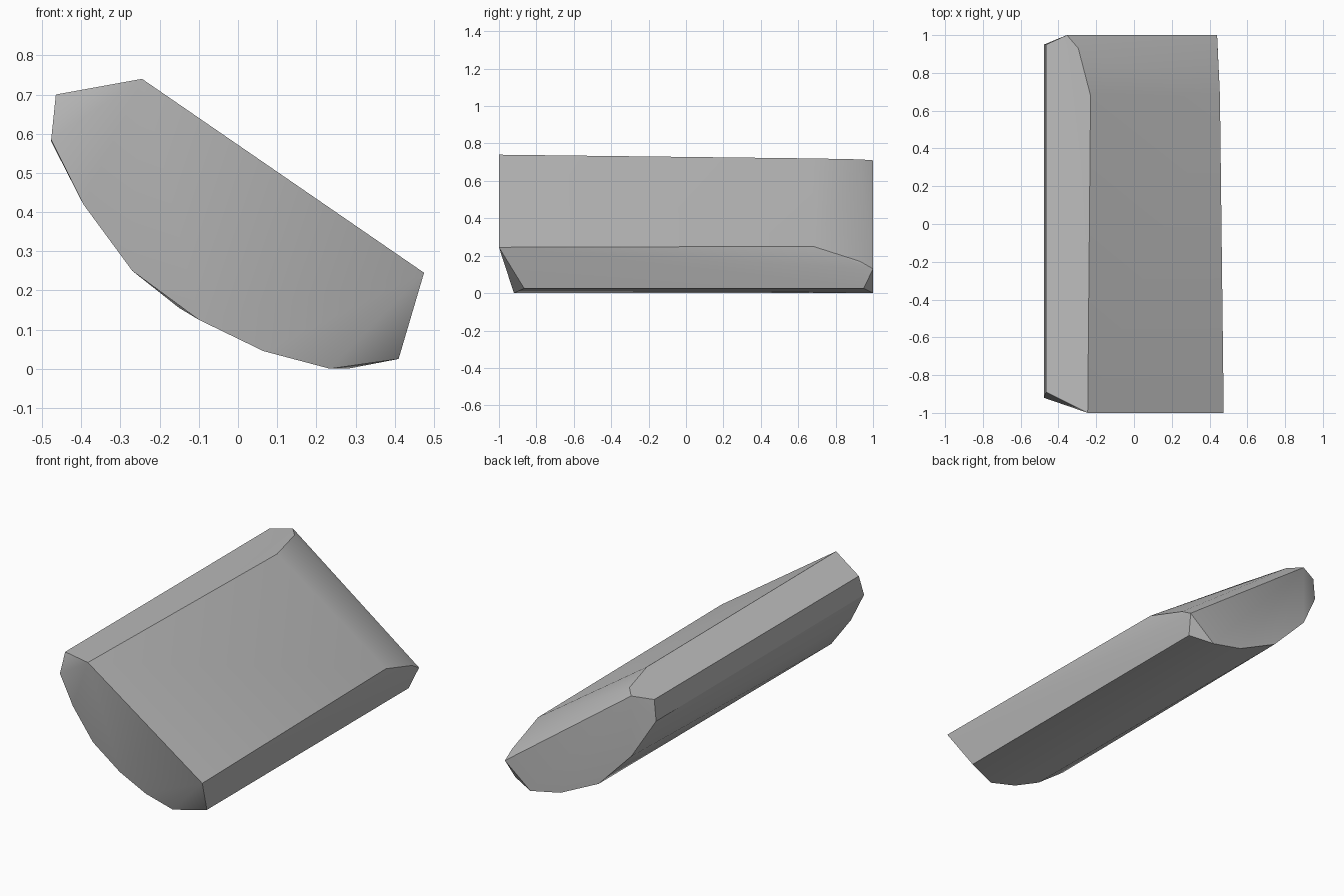
import bpy
import bmesh
from math import radians

cube = bpy.data.objects.get("Cube")
if cube:
    bpy.data.objects.remove(cube)


def station(y, profile):
    """Place an (x, z) profile at depth y."""
    return [(x, y, z) for x, z in profile]


# Front end: the upper edge leans forward of the rounded belly
front = station(-1, [(-.245, .74), (.475, .245)])
front += station(-.92, [(.235, 0), (.065, .045), (-.1, .125),
                        (-.27, .25), (-.395, .42), (-.477, .585)])
front += station(-.89, [(-.465, .7)])
front += station(-.865, [(.41, .025)])

# Upper slope, rounding down toward the back
slope = station(.68, [(-.23, .72), (.455, .25)])
slope += station(.93, [(-.295, .715), (.443, .17)])

# Back end: flat cap with two clipped corners
back = station(1, [(-.355, .71), (.44, .13), (.28, 0), (.09, .04),
                   (-.15, .155), (-.356, .367)])
back += station(.95, [(-.477, .58), (-.465, .7), (.41, .025)])

# Wrap the stations into one convex stone block
bm = bmesh.new()
for point in front + slope + back:
    bm.verts.new(point)
bmesh.ops.convex_hull(bm, input=bm.verts[:])
loose = [v for v in bm.verts if not v.link_faces]
bmesh.ops.delete(bm, geom=loose, context='VERTS')
bmesh.ops.recalc_face_normals(bm, faces=bm.faces[:])

mesh = bpy.data.meshes.new("stone_block")
bm.to_mesh(mesh)
bm.free()
stone = bpy.data.objects.new("stone_block", mesh)
bpy.context.collection.objects.link(stone)

# Plain grey stone
grey = bpy.data.materials.new("stone_grey")
grey.use_nodes = True
colour = (.5, .5, .5, 1)
grey.diffuse_color = colour
grey.node_tree.nodes["Principled BSDF"].inputs["Base Color"].default_value = colour
mesh.materials.append(grey)

# Smooth belly and slope, crisp corners
bpy.ops.object.select_all(action='DESELECT')
stone.select_set(True)
bpy.context.view_layer.objects.active = stone
bpy.ops.object.shade_smooth_by_angle(angle=radians(32))
